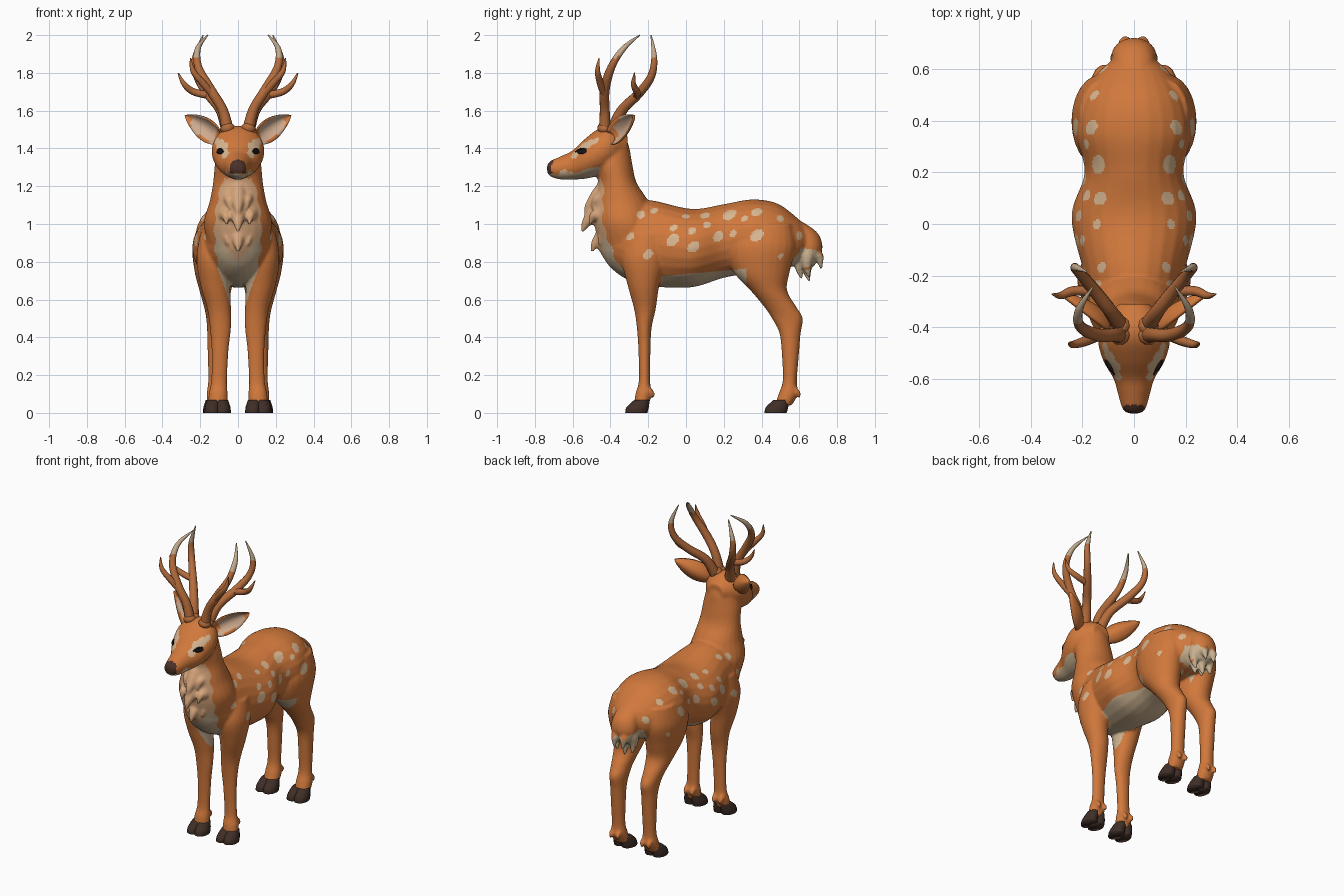
import bpy, bmesh, math
from mathutils import Vector
from mathutils.bvhtree import BVHTree

cube = bpy.data.objects.get("Cube")
if cube:
    bpy.data.objects.remove(cube, do_unlink=True)


def material(name, rgb):
    m = bpy.data.materials.new(name)
    m.use_nodes = True
    m.diffuse_color = (*rgb, 1)
    m.node_tree.nodes["Principled BSDF"].inputs["Base Color"].default_value = (*rgb, 1)
    return m


COAT = material("orange coat", (0.64, 0.19, 0.045))
CREAM = material("cream fur", (0.59, 0.44, 0.28))
DAPPLE = material("pale dapple", (0.69, 0.47, 0.28))
BIB = material("tan bib", (0.68, 0.38, 0.20))
HOOF = material("dark hoof", (0.05, 0.027, 0.02))
NOSE = material("nose brown", (0.07, 0.03, 0.02))
EYE = material("eye black", (0.01, 0.008, 0.008))
ANTLER = material("antler brown", (0.46, 0.15, 0.045))
TIP = material("antler tip", (0.55, 0.40, 0.26))
EAR = material("inner ear", (0.62, 0.40, 0.27))


def spline(rows, n=6):
    """Catmull-Rom interpolation of equal-length tuples."""
    out = []
    for i in range(len(rows) - 1):
        quad = (rows[max(i - 1, 0)], rows[i], rows[i + 1], rows[min(i + 2, len(rows) - 1)])
        for k in range(n):
            t = k / n
            out.append([b + 0.5 * t * (c - a + t * (2 * a - 5 * b + 4 * c - d + t * (3 * (b - c) + d - a)))
                        for a, b, c, d in zip(*quad)])
    return out + [list(rows[-1])]


def skin(bm, rings):
    loops = [[bm.verts.new(p) for p in ring] for ring in rings]
    n = len(loops[0])
    for a, b in zip(loops, loops[1:]):
        for i in range(n):
            bm.faces.new((a[i], a[(i + 1) % n], b[(i + 1) % n], b[i]))
    bm.faces.new(loops[0][::-1])
    bm.faces.new(loops[-1])


def loft(bm, axis, rows, sides=24):
    """Oval rings; each row is position, low, high, half width, centre x."""
    rings = []
    for t, lo, hi, hw, xc in spline(rows):
        ring = []
        for i in range(sides):
            a = math.tau * i / sides
            m = (lo + hi) / 2 + (hi - lo) / 2 * math.sin(a)
            x = xc + hw * math.cos(a)
            ring.append((x, t, m) if axis == "y" else (x, m, t))
        rings.append(ring)
    skin(bm, rings)


def tube(bm, rows, sides=10):
    """Tapered tube; each row is x, y, z, radius."""
    pts = spline(rows, 5)
    rings = []
    for i, p in enumerate(pts):
        tan = Vector(pts[min(i + 1, len(pts) - 1)][:3]) - Vector(pts[max(i - 1, 0)][:3])
        tan.normalize()
        u = tan.cross(Vector((0, 1, 0.2))).normalized()
        v = tan.cross(u)
        rings.append([Vector(p[:3]) + p[3] * (u * math.cos(math.tau * k / sides) + v * math.sin(math.tau * k / sides))
                      for k in range(sides)])
    skin(bm, rings)


def finish(name, bm, mats, rule=None, mirror=False):
    bmesh.ops.recalc_face_normals(bm, faces=bm.faces)
    for f in bm.faces:
        f.smooth = True
        if rule:
            f.material_index = rule(f.calc_center_median(), f.normal)
    me = bpy.data.meshes.new(name)
    bm.to_mesh(me)
    bm.free()
    for m in mats:
        me.materials.append(m)
    ob = bpy.data.objects.new(name, me)
    bpy.context.collection.objects.link(ob)
    if mirror:
        ob.modifiers.new("Mirror", "MIRROR")
    return ob


# Trunk, neck, head and tail
bm = bmesh.new()
trunk = [(-.46, .86, 1.0, .05), (-.40, .77, 1.08, .125), (-.30, .70, 1.12, .175), (-.18, .67, 1.125, .198),
         (.03, .665, 1.08, .243), (.2, .715, 1.105, .192), (.35, .74, 1.13, .225), (.48, .76, 1.11, .2),
         (.58, .78, 1.04, .145), (.64, .84, .98, .08)]
neck = [(.85, -.45, -.12, .15), (1.0, -.485, -.16, .18), (1.12, -.485, -.2, .15), (1.22, -.465, -.262, .132),
        (1.32, -.49, -.285, .122), (1.42, -.5, -.305, .1), (1.48, -.48, -.35, .07)]
head = [(-.735, 1.272, 1.315, .024), (-.715, 1.25, 1.335, .046), (-.66, 1.235, 1.36, .062), (-.60, 1.235, 1.39, .08),
        (-.53, 1.24, 1.455, .12), (-.45, 1.26, 1.512, .14), (-.38, 1.30, 1.515, .12), (-.31, 1.36, 1.47, .06)]
tail = [(1.03, .50, .585, .05), (.96, .55, .69, .075), (.89, .575, .722, .088), (.83, .59, .71, .08), (.78, .60, .68, .055)]
for axis, rows in (("y", trunk), ("z", neck), ("y", head), ("z", tail)):
    loft(bm, axis, [r + (0,) for r in rows])

# Legs
fore = [(.04, -.275, -.2, .05, .107), (.10, -.268, -.182, .05, .105), (.17, -.25, -.19, .042, .1),
        (.33, -.252, -.188, .045, .095), (.45, -.26, -.182, .056, .093), (.55, -.275, -.16, .063, .1),
        (.68, -.31, -.14, .08, .12), (.82, -.34, -.1, .098, .122), (.95, -.30, -.1, .08, .12)]
hind = [(.04, .47, .56, .05, .115), (.10, .49, .592, .051, .115), (.17, .512, .587, .043, .115),
        (.3, .508, .597, .045, .115), (.42, .495, .607, .048, .115), (.50, .455, .618, .053, .115),
        (.56, .415, .585, .062, .118), (.65, .34, .535, .085, .12), (.75, .25, .55, .105, .125),
        (.88, .22, .58, .112, .13), (1.0, .28, .56, .09, .12)]
for rows in (fore, hind):
    for s in (1, -1):
        loft(bm, "z", [r[:4] + (s * r[4],) for r in rows])
        x, back = s * rows[1][4], rows[1][2]
        for dx in (-.024, .024):
            tube(bm, [(x + dx, back - .03, .13, .016), (x + dx, back, .105, .016), (x + dx, back + .008, .08, .006)])

# Chest locks in overlapping rows, lowest in the middle
for z, y, wide in ((1.05, -.535, .05), (.965, -.55, .065), (.86, -.5, .06)):
    for k in (-1, 0, 1):
        x, up = k * wide, .04 * abs(k)
        tube(bm, [(x * .7, -.43, z + .17, .03), (x, y + .065 + up, z + .09, .042),
                  (x, y + .022 + up, z + .04 + up, .026), (x * .9, y + up, z + up - .01, .006)])

# Tail locks
for x, y, z in ((0, .64, .705), (.03, .705, .77), (-.03, .705, .77), (.055, .64, .725), (-.055, .64, .725),
                (.025, .60, .72), (-.025, .60, .72)):
    tube(bm, [(x * .8, .65, .9, .025), (x, y * .6 + .26, .84, .038), (x * 1.1, y, z + .055, .026),
              (x, y + .012, z - .01, .006)])

# Fuse the parts into one smooth skin
raw = finish("raw_body", bm, [])
rm = raw.modifiers.new("Fuse", "REMESH")
rm.mode, rm.voxel_size = "VOXEL", 0.008
sm = raw.modifiers.new("Soften", "SMOOTH")
sm.factor, sm.iterations = 0.5, 5
bpy.context.view_layer.update()
dg = bpy.context.evaluated_depsgraph_get()
fused = bpy.data.meshes.new_from_object(raw.evaluated_get(dg))
bpy.data.objects.remove(raw, do_unlink=True)
bm = bmesh.new()
bm.from_mesh(fused)
bpy.data.meshes.remove(fused)
bvh = BVHTree.FromBMesh(bm)


def side_hit(y, z):
    return bvh.ray_cast(Vector((1, y, z)), Vector((-1, 0, 0)))[0]


# Dapples on the flank, and pale patches on the face: y, z, radius
dapples = [(-.07, .915, .034), (.04, .88, .032), (.03, .965, .022), (.17, .935, .028), (.25, .95, .02),
           (.375, .94, .034), (.23, 1.05, .036), (.1, 1.045, .028), (.375, 1.065, .03), (.11, .995, .022),
           (-.24, 1.05, .024), (-.17, 1.07, .022), (-.295, .935, .02), (-.2, .84, .026), (-.065, .98, .02),
           (.5, 1.03, .024), (.5, .83, .016), (.31, 1.03, .018), (.0, 1.04, .02), (.6, .94, .024),
           (-.585, 1.37, .026), (-.55, 1.41, .026), (-.515, 1.425, .028), (-.48, 1.44, .02),
           (-.65, 1.268, .024), (-.61, 1.26, .022)]
patches = [(p, r) for p, r in ((side_hit(y, z), r) for y, z, r in dapples) if p]


def in_patch(d, r):
    """Slanted oval test."""
    return d.x ** 2 + (.62 * (d.y + d.z)) ** 2 + (.84 * (d.z - d.y)) ** 2 < r * r


def body_colour(c, n):
    x, y, z = abs(c.x), c.y, c.z
    inward = n.x * c.x < 0
    if y < -.703 and z > 1.268 and x < .042:
        return 3
    if y < -.45 and 1.2 < z < 1.3 and n.z < -.6:
        return 1
    if y < -.25 and .69 < z < 1.24 and (n.y < .1 or y < -.45) and x < .125 - .6 * (z - .96) ** 2 + .006 * math.sin(60 * z):
        return 2 if z > .8 + 1.25 * x else 1
    if -.13 < y < .32 and .655 < z < .735 + .09 * y and n.z < .3:
        return 1
    if y < -.1 and .57 < z < .74 and x < .03 + .36 * (z - .55) and n.y < .6:
        return 1
    if y > .555 and .69 < z < .9 - .45 * (y - .58) + .012 * math.sin(110 * x) and x < .11 and (z > .77 or x < .075):
        return 1
    if .48 < y < .62 and .7 < z < .92 and x < .035 + .25 * (z - .7) and (inward or n.y > .3):
        return 1
    p = Vector((x, y, z))
    return 4 if any(in_patch(p - q, r) for q, r in patches) else 0


eye_spot = side_hit(-.55, 1.382)
finish("body", bm, [COAT, CREAM, BIB, NOSE, DAPPLE], body_colour)

# Hooves, two close toes each
bm = bmesh.new()
for x, dy in ((.108, 0), (.115, .738)):
    for dx in (-.027, .027):
        loft(bm, "z", [(0, -.322 + dy, -.205 + dy, .043, x + dx), (.03, -.315 + dy, -.197 + dy, .041, x + dx),
                       (.068, -.275 + dy, -.192 + dy, .034, x + dx * .8)], 16)
finish("hooves", bm, [HOOF], mirror=True)

# Antlers: two beams per side, each with one tine
bm = bmesh.new()
beams = [[(.05, -.43, 1.47, .034), (.08, -.43, 1.6, .027), (.145, -.43, 1.71, .026), (.21, -.395, 1.83, .021),
          (.212, -.33, 1.93, .015), (.16, -.245, 2.0, .003)],
         [(.13, -.43, 1.68, .02), (.19, -.455, 1.75, .019), (.238, -.468, 1.81, .014), (.252, -.46, 1.878, .003)],
         [(.05, -.40, 1.47, .034), (.09, -.34, 1.6, .028), (.16, -.25, 1.69, .025), (.215, -.185, 1.78, .021),
          (.228, -.168, 1.88, .016), (.185, -.185, 2.0, .003)],
         [(.15, -.26, 1.68, .02), (.235, -.26, 1.70, .019), (.285, -.278, 1.74, .014), (.317, -.272, 1.8, .003)]]
for b in beams:
    tube(bm, b)
for y in (-.43, -.395):
    tube(bm, [(.052, y, 1.49, .034), (.056, y, 1.508, .04), (.06, y + .005, 1.525, .03)])
finish("antlers", bm, [ANTLER, TIP], lambda c, n: 1 if c.z > 1.88 else 0, mirror=True)

# Ears: cupped leaves, pale inside with a coat-coloured rim
bm = bmesh.new()
base, tip = Vector((.1, -.395, 1.455)), Vector((.27, -.265, 1.575))
along = tip - base
facing = Vector((.5, -.8, -.05))
across = along.cross(facing).normalized()
facing = across.cross(along).normalized()
grid = []
for i in range(13):
    t = i / 12
    w = .06 * math.sin(math.pi * (.12 + .88 * t) ** .8) ** .75 + .001
    grid.append([bm.verts.new(base + along * t + across * w * v / 4 - facing * (w * .7 * (1 - (v / 4) ** 2) - .02))
                 for v in range(-4, 5)])
for a, b in zip(grid, grid[1:]):
    for i in range(8):
        bm.faces.new((a[i], a[i + 1], b[i + 1], b[i]))
shell = [f.verts[:] for f in bm.faces]
back = {v: bm.verts.new(v.co - facing * .014) for v in list(bm.verts)}
for verts in shell:
    bm.faces.new([back[v] for v in reversed(verts)])
for e in [e for e in bm.edges if e.is_boundary and e.verts[0] in back]:
    a, b = e.verts
    bm.faces.new((b, a, back[a], back[b]))
finish("ears", bm, [COAT, EAR],
       lambda c, n: 1 if n.dot(facing) > .2 and .115 < c.x < .25 and abs((c - base).dot(across)) < .049 else 0,
       mirror=True)

# Eyes with a dark upper lid
bm = bmesh.new()
bmesh.ops.create_uvsphere(bm, u_segments=20, v_segments=12, radius=1)
for v in bm.verts:
    v.co = Vector((v.co.x * .01 + v.co.y * .014, v.co.y * .027, v.co.z * .014)) + eye_spot
x, y, z = eye_spot
tube(bm, [(x - .02, y - .036, z, .003), (x - .008, y - .01, z + .014, .005),
          (x + .006, y + .018, z + .013, .005), (x + .012, y + .038, z + .009, .002)], 8)
finish("eyes", bm, [EYE], mirror=True)
